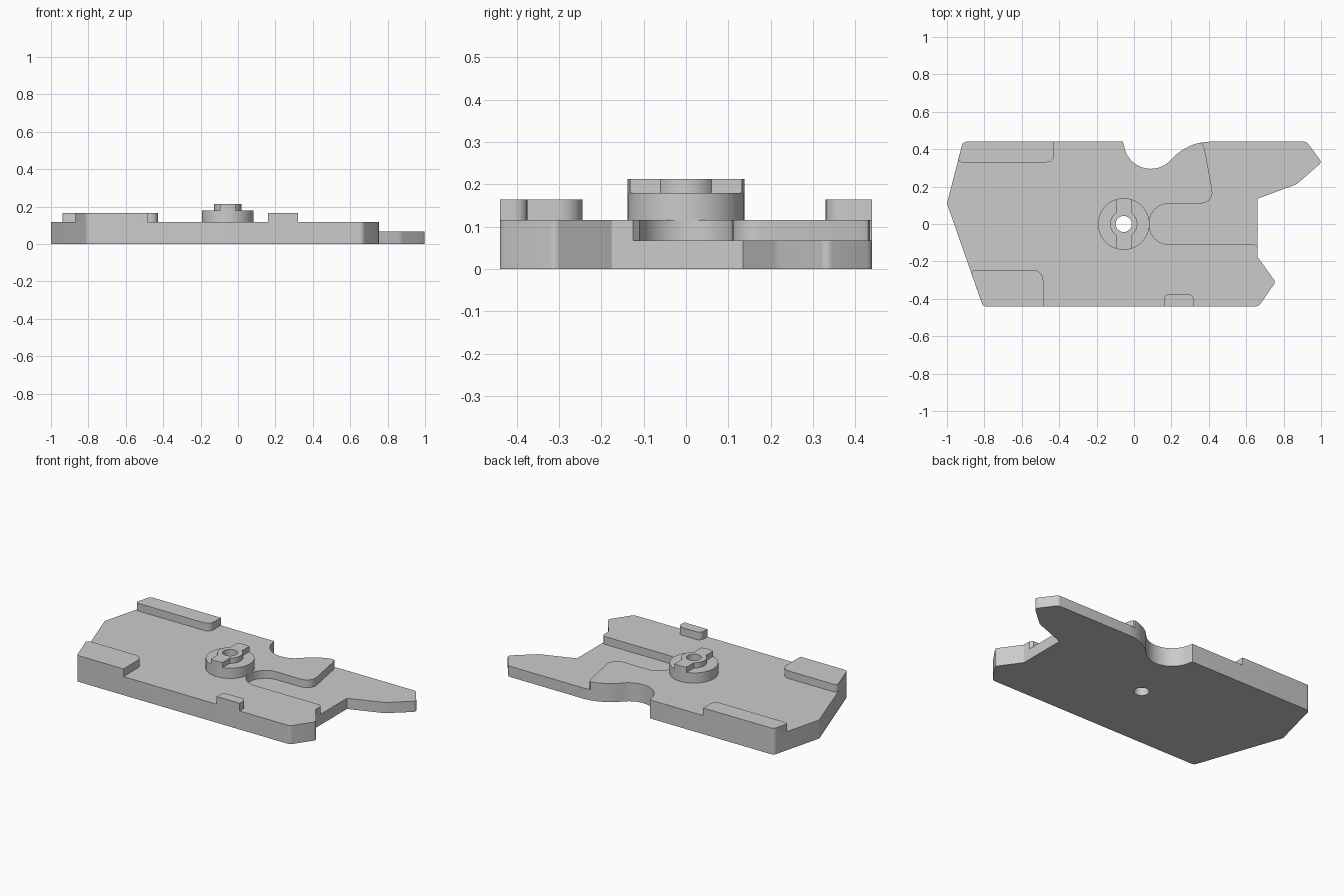
import bpy, bmesh
from math import sin, cos, tan, asin, radians, degrees
from mathutils import Vector

if "Cube" in bpy.data.objects:
    bpy.data.objects.remove(bpy.data.objects["Cube"])

grey = bpy.data.materials.new("plain grey")
grey.use_nodes = True
grey.diffuse_color = (0.6, 0.6, 0.6, 1)
grey.node_tree.nodes["Principled BSDF"].inputs["Base Color"].default_value = (0.6, 0.6, 0.6, 1)

FLOOR, DECK, PAD, BOSS, KEY = 0.067, 0.116, 0.164, 0.18, 0.213
PIVOT = (-0.055, 0)


def arc(center, r, start, end, n=16):
    """Points along an arc, angles in degrees."""
    angles = [radians(start + (end - start) * i / n) for i in range(n + 1)]
    return [(center[0] + r * cos(a), center[1] + r * sin(a)) for a in angles]


def rounded(points, steps=6):
    """Replace each (x, y, radius) corner by a fillet; (x, y) stays sharp."""
    out = []
    for i, p in enumerate(points):
        here = Vector(p[:2])
        if len(p) == 2:
            out.append(here)
            continue
        a = (Vector(points[i - 1][:2]) - here).normalized()
        b = (Vector(points[(i + 1) % len(points)][:2]) - here).normalized()
        half = a.angle(b) / 2
        center = here + (a + b).normalized() * p[2] / sin(half)
        reach = p[2] / tan(half)
        u = (here + a * reach - center).normalized()
        v = (here + b * reach - center).normalized()
        out += [center + u.slerp(v, k / steps) * p[2] for k in range(steps + 1)]
    return out


def prism(name, outline, z0, z1):
    """Extrude a closed outline between two heights."""
    bm = bmesh.new()
    face = bm.faces.new([bm.verts.new((p[0], p[1], z0)) for p in outline])
    top = bmesh.ops.extrude_face_region(bm, geom=[face])["geom"]
    bmesh.ops.translate(bm, vec=(0, 0, z1 - z0),
                        verts=[g for g in top if isinstance(g, bmesh.types.BMVert)])
    bmesh.ops.recalc_face_normals(bm, faces=bm.faces)
    mesh = bpy.data.meshes.new(name)
    bm.to_mesh(mesh)
    bm.free()
    mesh.materials.append(grey)
    obj = bpy.data.objects.new(name, mesh)
    bpy.context.collection.objects.link(obj)
    return obj


def activate(obj):
    bpy.ops.object.select_all(action='DESELECT')
    obj.select_set(True)
    bpy.context.view_layer.objects.active = obj


def cut(obj, cutter):
    activate(obj)
    mod = obj.modifiers.new("cut", 'BOOLEAN')
    mod.operation, mod.solver, mod.object = 'DIFFERENCE', 'EXACT', cutter
    bpy.ops.object.modifier_apply(modifier=mod.name)


# Main plate with the scalloped back edge and pointed arm
notch = arc((0.09, 0.44), 0.145, 187, 318.8) + arc((0.41, 0.16), 0.28, 138.8, 90)[1:]
plate = prism("base_plate", rounded([
    (-0.915, 0.44, 0.025), (-1.0, 0.11), (-0.808, -0.44, 0.02),
    (0.667, -0.44, 0.03), (0.757, -0.31, 0.02), (0.66, -0.175, 0.01),
    (0.66, 0.135), (0.87, 0.213, 0.08), (1.004, 0.33, 0.02), (0.923, 0.44, 0.03),
    *reversed(notch), (-0.06, 0.44)]), 0, DECK)

# Sunken pocket that runs out over the arm
pocket = prism("pocket_cutter", rounded([
    *arc((0.19, 0), 0.11, 90, 270, 24), (0.645, -0.11), (0.66, -0.125),
    (1.1, -0.125), (1.1, 0.5), (0.35, 0.5), (0.355, 0.436), (0.366, 0.43),
    (0.377, 0.405), (0.431, 0.11, 0.06)]), FLOOR, 0.3)
cut(plate, pocket)

# Raised pads along the plate edges
pads = [
    prism("back_pad", rounded([
        (-0.915, 0.44, 0.025), (-0.943, 0.33, 0.015), (-0.427, 0.33, 0.04),
        (-0.427, 0.44)]), DECK, PAD),
    prism("front_corner_pad", rounded([
        (-0.808, -0.44, 0.02), (-0.485, -0.44), (-0.485, -0.245, 0.055),
        (-0.876, -0.245, 0.02)]), DECK, PAD),
    prism("front_small_pad", rounded([
        (0.16, -0.44), (0.32, -0.44), (0.32, -0.375, 0.03),
        (0.16, -0.375, 0.03)]), DECK, PAD)]

# Round boss topped by a key: a ring with two tabs
RIM, RING, TAB = 0.138, 0.073, 0.041
boss = prism("boss", arc(PIVOT, RIM, 0, 360, 64)[:-1], DECK, BOSS)
wide, narrow = degrees(asin(TAB / RING)), degrees(asin(TAB / RIM))
key_outline = []
for mid in (90, 270):
    key_outline += arc(PIVOT, RIM, mid - narrow, mid + narrow, 8)
    key_outline += arc(PIVOT, RING, mid + wide, mid + 180 - wide)
key = prism("boss_key", key_outline, BOSS, KEY)

# Pivot hole through everything
drill = prism("hole_cutter", arc(PIVOT, 0.043, 0, 360, 40)[:-1], -0.1, 0.4)
for part in (plate, boss, key):
    cut(part, drill)
for cutter in (pocket, drill):
    bpy.data.objects.remove(cutter)

for part in (plate, boss, key, *pads):
    activate(part)
    bpy.ops.object.shade_smooth_by_angle(angle=radians(25))
